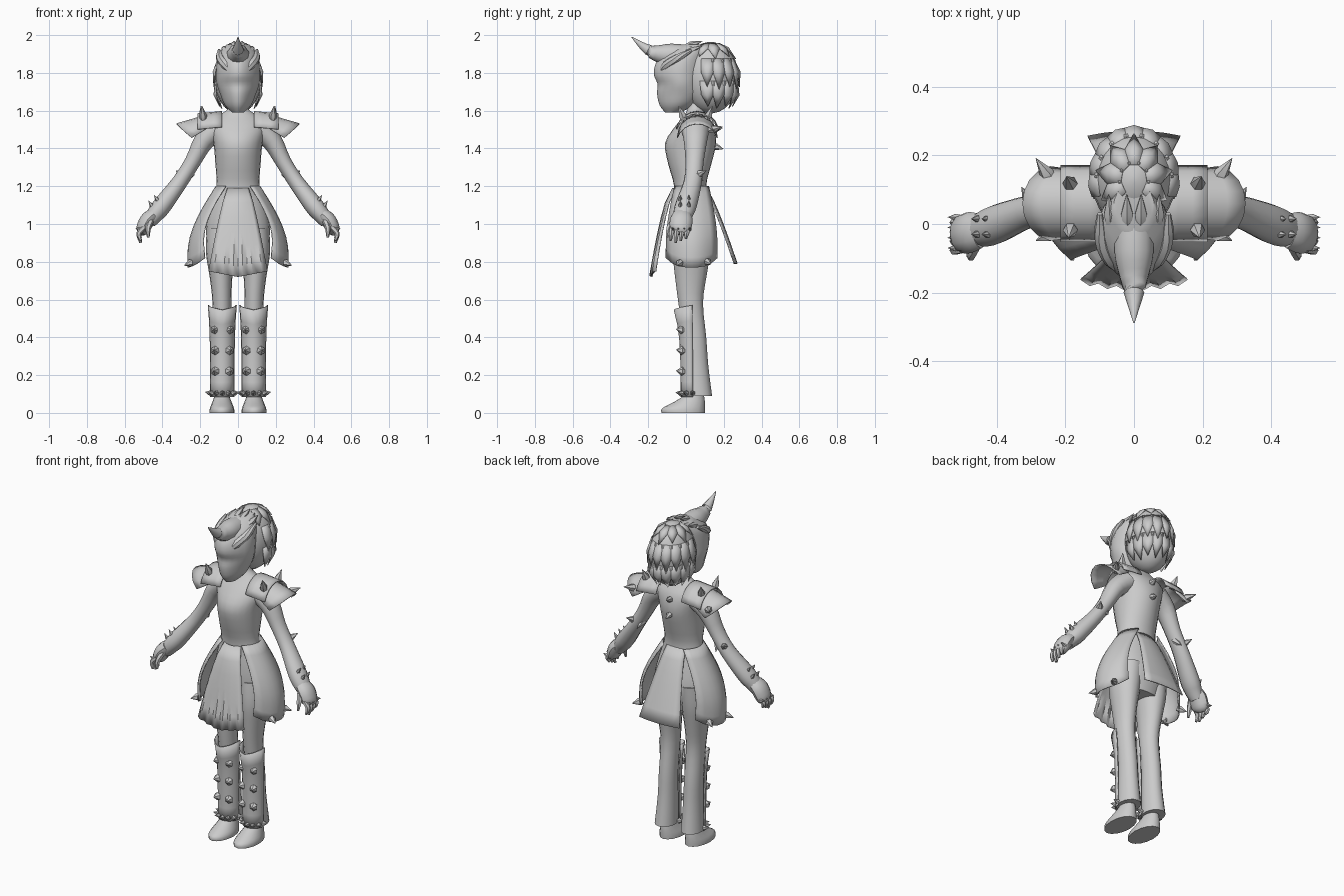
import bpy, bmesh
from math import sin, cos, pi
from mathutils import Vector

if "Cube" in bpy.data.objects:
    bpy.data.objects.remove(bpy.data.objects["Cube"])

GREY = (0.6, 0.6, 0.6, 1)
grey = bpy.data.materials.new("plain grey")
grey.use_nodes = True
grey.diffuse_color = GREY
grey.node_tree.nodes["Principled BSDF"].inputs["Base Color"].default_value = GREY
parts = []


def build(name, verts, faces, mirror=False, thickness=0):
    """Make one object, optionally mirrored and thickened."""
    bm = bmesh.new()
    vs = [bm.verts.new(v) for v in verts]
    for f in faces:
        bm.faces.new([vs[i] for i in f])
    bmesh.ops.recalc_face_normals(bm, faces=bm.faces)
    mesh = bpy.data.meshes.new(name)
    bm.to_mesh(mesh)
    bm.free()
    mesh.materials.append(grey)
    obj = bpy.data.objects.new(name, mesh)
    bpy.context.collection.objects.link(obj)
    if thickness:
        solid = obj.modifiers.new("thickness", "SOLIDIFY")
        solid.thickness = thickness
        solid.offset = 0
    if mirror:
        obj.modifiers.new("mirror", "MIRROR").use_mirror_merge = False
    parts.append(obj)
    return obj


def refine(points, steps=3):
    """Smooth a list of tuples with a Catmull-Rom spline."""
    out = []
    last = len(points) - 1
    for i in range(last):
        a, b, c, d = (Vector(points[min(max(i + k, 0), last)]) for k in (-1, 0, 1, 2))
        for s in range(steps):
            t = s / steps
            out.append(b + (c - a) * t / 2 + (a * 2 - b * 5 + c * 4 - d) * t * t / 2
                       + (b * 3 - a - c * 3 + d) * t ** 3 / 2)
    return out + [Vector(points[-1])]


def skin(rings):
    """Vertices and faces of a closed skin over rings of equal size."""
    n = len(rings[0])
    verts = [v for ring in rings for v in ring]
    faces = [(r * n + i, r * n + (i + 1) % n, (r + 1) * n + (i + 1) % n, (r + 1) * n + i)
             for r in range(len(rings) - 1) for i in range(n)]
    return verts, faces + [tuple(range(n)), tuple(range(len(verts) - n, len(verts)))]


def body(name, sections, mirror=False, n=16, taper=0):
    """Stacked ellipses given as z, x, y, half width, half depth."""
    rings = []
    for z, x, y, w, d in refine(sections):
        angles = [2 * pi * i / n for i in range(n)]
        rings.append([Vector((x + w * cos(a) * (1 + taper * min(sin(a), 0)), y + d * sin(a), z))
                      for a in angles])
    build(name, *skin(rings), mirror)


def tube_rings(path, n=12, flat=1):
    """Round rings across a path given as x, y, z, radius."""
    pts = [Vector(p[:3]) for p in path]
    rings = []
    for i, p in enumerate(pts):
        t = (pts[min(i + 1, len(pts) - 1)] - pts[max(i - 1, 0)]).normalized()
        side = t.cross(Vector((0, 1, 0)) if abs(t.y) < 0.9 else Vector((1, 0, 0))).normalized()
        up = t.cross(side)
        r = path[i][3]
        rings.append([p + side * r * cos(2 * pi * k / n) + up * r * flat * sin(2 * pi * k / n)
                      for k in range(n)])
    return rings


def tube(name, path, mirror=False, n=12, flat=1):
    build(name, *skin(tube_rings(refine(path), n, flat)), mirror)


def spikes(name, items, length, radius, mirror=True):
    """Small six-sided cones, each given as base point and direction."""
    verts, faces = [], []
    for base, aim in items:
        b, d = Vector(base), Vector(aim).normalized()
        path = [(*(b + d * length * t), radius * r) for t, r in ((-0.3, 0.7), (0.15, 1), (1, 0.05))]
        v, f = skin(tube_rings(path, 6))
        faces += [tuple(i + len(verts) for i in face) for face in f]
        verts += v
    build(name, verts, faces, mirror)


def sheet(name, shape, nu, nv, mirror=False, thickness=0.006):
    """Grid of shape(u, v) with u from -1 to 1 and v from 0 to 1."""
    verts = [shape(2 * i / nu - 1, j / nv) for j in range(nv + 1) for i in range(nu + 1)]
    w = nu + 1
    faces = [(j * w + i, j * w + i + 1, j * w + w + i + 1, j * w + w + i)
             for j in range(nv) for i in range(nu)]
    build(name, verts, faces, mirror, thickness)


# Torso, legs and feet
body("torso", [(.82, 0, .04, .13, .08), (.95, 0, .04, .17, .11), (1.08, 0, .03, .15, .1),
               (1.2, 0, .022, .115, .085), (1.32, 0, .02, .12, .115), (1.43, 0, .025, .13, .135),
               (1.52, 0, .045, .15, .1), (1.575, 0, .05, .1, .06), (1.62, 0, .05, .045, .04),
               (1.7, 0, .05, .045, .04)], n=24)
body("leg", [(.98, .085, .04, .08, .1), (.85, .092, .03, .078, .1), (.72, .09, .025, .06, .083),
             (.58, .085, .025, .05, .065), (.4, .085, .045, .05, .062), (.25, .085, .05, .052, .068),
             (.09, .088, .06, .06, .078)], True)
body("foot", [(0, .085, -.015, .066, .115), (.025, .085, -.012, .064, .113), (.06, .085, .02, .05, .08),
              (.1, .085, .045, .038, .05), (.16, .085, .05, .036, .045)], True)

# Shin guards with studs
def guard(u, v):
    a = u * 1.5
    flare = 0.012 * (1 - v) ** 4
    return Vector((.083 + (.062 + flare) * sin(a), .04 - (.066 + flare * 3) * cos(a),
                   .545 - .46 * v + .025 * abs(u) * (1 - v)))

sheet("shin_guard", guard, 10, 6, True)
spikes("shin_stud", [((.083 + s * .037, -.018, z), (s * .25, -1, .1))
                     for z in (.22, .33, .44) for s in (-1, 1)], .035, .024)
spikes("ankle_stud", [(guard(u / 3, .96), (sin(u / 2), -cos(u / 2), .2)) for u in range(-3, 4)], .03, .014)

# Skirt panels
def front_panel(u, v):
    pleat = .012 * (round((u + 1) * 6) % 2) * v
    return Vector(((.055 + .1 * v ** .8) * u, -.07 - .11 * v ** .6 - pleat + .02 * u * u,
                   1.19 - .47 * v + .03 * abs(u) * v))

def back_panel(u, v):
    return Vector(((.06 + .075 * v) * u, .1 + .17 * v ** .8 - .015 * u * u, 1.2 - .41 * v))

def side_panel(u, v):
    swell = sin(min(v, .85) * pi / 1.7)
    return Vector((.115 + .15 * swell - (.05 + .04 * v) * u * u, .03 + (.09 + .045 * swell) * u,
                   1.2 - .43 * v + .05 * v * abs(u) ** 3))

sheet("front_skirt", front_panel, 12, 6)
sheet("back_skirt", back_panel, 6, 6)
sheet("side_skirt", side_panel, 8, 8, True)
spikes("skirt_spike", [(side_panel(u, .95), (1, u, -.4)) for u in (-.45, .6)], .045, .02)

# Arms and hands
tube("arm", [(.11, .05, 1.5, .065), (.18, .05, 1.44, .054), (.24, .045, 1.33, .042),
             (.31, .035, 1.22, .042), (.4, 0, 1.1, .05), (.44, -.015, 1.05, .045), (.47, -.02, 1.01, .036)],
     True, flat=1.15)
tube("palm", [(.45, -.02, 1.05, .034), (.48, -.025, 1.02, .04), (.505, -.03, .97, .036), (.515, -.035, .95, .02)],
     True, flat=1.5)
for i, finger in enumerate(("index", "middle", "ring", "little")):
    y = -.072 + i * .027
    tip = .9 + .012 * abs(i - 1)
    tube(finger + "_finger", [(.5, y, .98, .014), (.525, y - .005, .95, .014), (.515, y - .01, tip, .007)], True, 6)
tube("thumb", [(.46, -.06, 1.02, .016), (.475, -.09, .98, .015), (.475, -.1, .93, .007)], True, 6)
spikes("knuckle_spike", [((.515, -.07 + i * .03, .97), (1, 0, .3)) for i in range(4)], .03, .011)
spikes("forearm_spike", [((.425 + i * .03, y, 1.125 - i * .03), (.7, 0, 1)) for i in (0, 1) for y in (-.03, .015)],
       .035, .011)
spikes("elbow_spike", [((.3, .06, 1.26), (.6, 1, .5)), ((.25, .05, 1.27), (.2, .6, -.6))], .06, .022)

# Shoulder armour
def pad(u, v):
    a = u * 1.25
    return Vector((.085 + .13 * v, .06 + .115 * sin(a), 1.475 + .12 * cos(a) - .012 * v))

def wing(u, v):
    a = u * 1.3
    return Vector((.17 + v * (.155 - .08 * u * u), .06 + (.1 + .01 * v) * sin(a), 1.475 - .045 * v + .1 * cos(a)))

sheet("shoulder_pad", pad, 8, 3, True)
sheet("shoulder_wing", wing, 8, 3, True)
spikes("shoulder_spike", [((.185, -.015, 1.565), (.1, -.4, 1)), ((.185, .115, 1.565), (.2, .4, 1)),
                          ((.25, .14, 1.5), (.7, 1, .3))], .065, .022)
spikes("spine_spike", [((0, .15, 1.5), (0, 1, .2)), ((0, .155, 1.41), (0, 1, -.3))], .045, .018, False)

# Head mask with brow ridges and horn
body("mask", [(1.59, 0, -.07, .03, .04), (1.63, 0, -.05, .07, .09), (1.69, 0, -.035, .095, .118),
              (1.74, 0, -.035, .112, .115), (1.79, 0, -.04, .115, .13), (1.85, 0, -.03, .112, .13),
              (1.9, 0, -.005, .1, .11), (1.95, 0, .05, .06, .07)], n=20, taper=.3)
tube("brow", [(.03, -.13, 1.8, .015), (.065, -.105, 1.84, .024), (.095, -.04, 1.88, .022),
              (.1, .03, 1.92, .008)], True, 8)
tube("horn", [(0, .04, 1.89, .055), (0, -.08, 1.895, .06), (0, -.16, 1.905, .042), (0, -.22, 1.935, .024),
              (0, -.288, 1.99, .002)], n=10)

# Hair cap and overlapping pointed locks
def scalp(turn, lift, grow=1.0):
    return Vector((.125 * sin(turn) * cos(lift) * grow, .13 + .148 * cos(turn) * cos(lift) * grow,
                   1.775 + .19 * sin(lift) * grow))

rings = [[scalp(2 * pi * i / 20, -1.5 + 3 * j / 12) for i in range(20)] for j in range(13)]
build("hair", *skin(rings))

def locks(name, count, spread, top, tip, grow):
    verts, faces = [], []
    half = spread / count * 1.3
    for i in range(count):
        turn = spread * (2 * (i + .5) / count - 1)
        k = len(verts)
        mid = (top + tip) / 2
        verts += [scalp(turn - half, top, 1.01), scalp(turn + half, top, 1.01),
                  scalp(turn + half * .8, mid, grow * .98), scalp(turn, tip - .08 * (i % 2), grow),
                  scalp(turn - half * .8, mid, grow * .98), scalp(turn, mid, grow * 1.01)]
        faces += [(k + a, k + b, k + 5) for a, b in ((0, 1), (1, 2), (2, 3), (3, 4), (4, 0))]
    build(name, verts, faces, thickness=.005)

locks("crown_locks", 7, 2.4, 1.25, .6, 1.04)
locks("middle_locks", 9, 1.9, .55, -.25, 1.06)
locks("lower_locks", 9, 1.9, -.1, -.8, 1.12)
spikes("fringe_spike", [((x, .02, 1.955 - x / 2), (x, 1, .35)) for x in (.02, .07)], .07, .02)

# Smooth shading with crisp edges
bpy.ops.object.select_all(action="DESELECT")
for obj in parts:
    obj.select_set(True)
bpy.context.view_layer.objects.active = parts[0]
bpy.ops.object.shade_smooth_by_angle(angle=.7)
